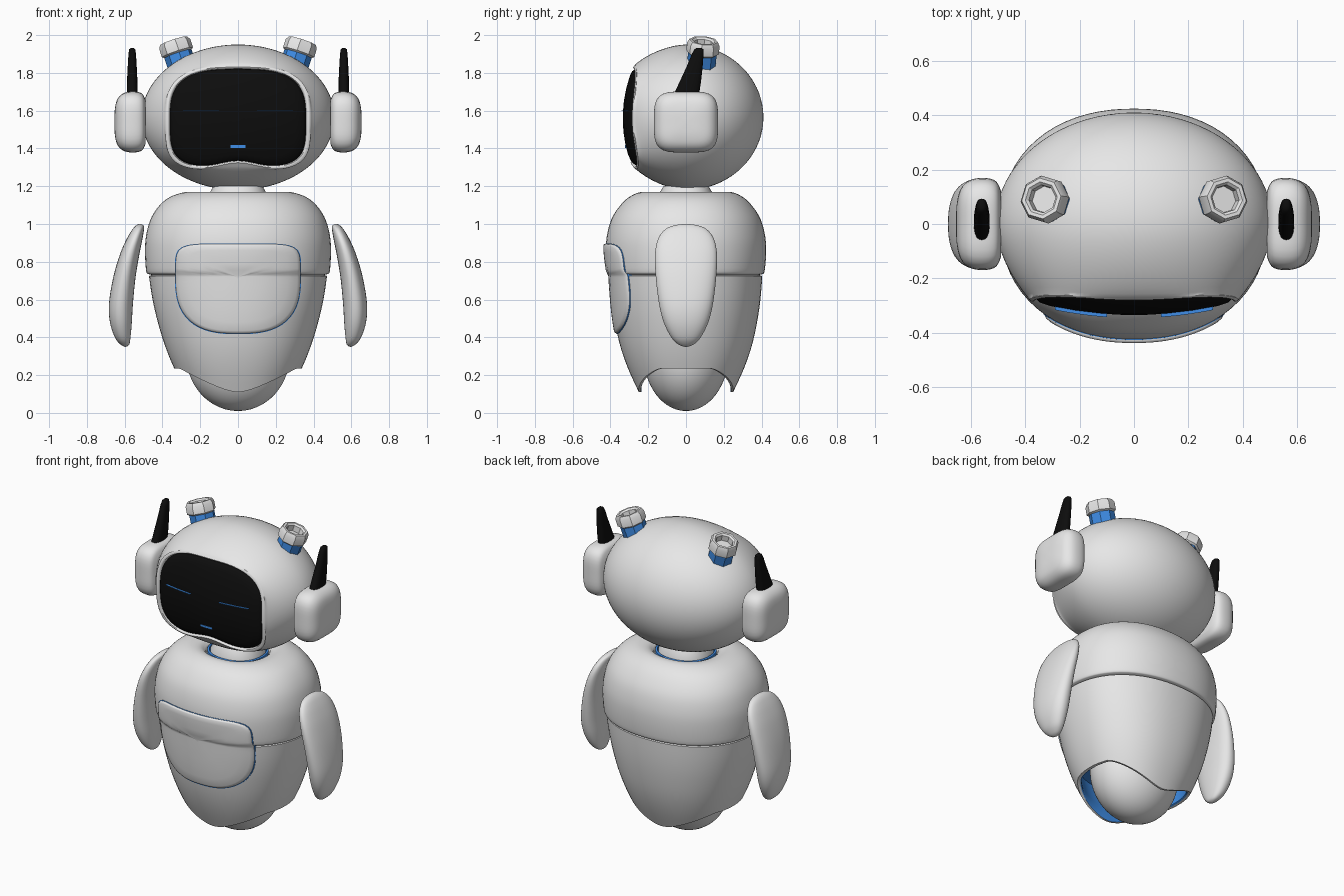
import bpy, bmesh, math
from mathutils import Vector, Matrix

if "Cube" in bpy.data.objects:
    bpy.data.objects.remove(bpy.data.objects["Cube"])

SEG = 72


def material(name, rgb):
    m = bpy.data.materials.new(name)
    m.diffuse_color = (*rgb, 1)
    m.use_nodes = True
    m.node_tree.nodes["Principled BSDF"].inputs["Base Color"].default_value = m.diffuse_color
    return m


SHELL = material("shell_grey", (0.8, 0.8, 0.8))
BLACK = material("gloss_black", (0.004, 0.004, 0.004))
BLUE = material("glow_blue", (0.05, 0.27, 0.8))


def unit(a, n=2.0):
    """Point of a unit superellipse in direction a."""
    c, s = math.cos(a), math.sin(a)
    r = (abs(c) ** n + abs(s) ** n) ** (-1 / n)
    return c * r, s * r


def angles(seg=SEG):
    return [2 * math.pi * i / seg for i in range(seg)]


def curve(pts, steps=4):
    """Catmull-Rom resampling of a list of tuples."""
    out = []
    for i in range(len(pts) - 1):
        p = [Vector(pts[max(0, min(len(pts) - 1, i + k))]) for k in (-1, 0, 1, 2)]
        for j in range(steps):
            t = j / steps
            out.append(0.5 * (2 * p[1] + (p[2] - p[0]) * t + (2 * p[0] - 5 * p[1] + 4 * p[2] - p[3]) * t * t
                              + (3 * p[1] - p[0] - 3 * p[2] + p[3]) * t ** 3))
    return out + [Vector(pts[-1])]


def loft(name, rings, mats, rule=None, sharp=40, matrix=None):
    """Skin closed rings, cap both ends; rule(ring index) picks a material."""
    bm = bmesh.new()
    rows = [[bm.verts.new(p) for p in r] for r in rings]
    n = len(rows[0])
    for k in range(len(rows) - 1):
        for i in range(n):
            j = (i + 1) % n
            f = bm.faces.new((rows[k][i], rows[k][j], rows[k + 1][j], rows[k + 1][i]))
            f.material_index = rule(k) if rule else 0
    bm.faces.new(rows[0])
    last = bm.faces.new(rows[-1])
    last.material_index = rule(len(rows)) if rule else 0
    bmesh.ops.recalc_face_normals(bm, faces=bm.faces)
    me = bpy.data.meshes.new(name)
    bm.to_mesh(me)
    bm.free()
    for m in mats:
        me.materials.append(m)
    ob = bpy.data.objects.new(name, me)
    bpy.context.collection.objects.link(ob)
    if matrix:
        ob.matrix_world = matrix
    me.shade_smooth()
    me.set_sharp_from_angle(angle=math.radians(sharp))
    return ob


# ---- Head: ellipsoid whose front flows into the rounded visor outline
def outline(a, k):
    u, v = unit(a, 3.0 if math.sin(a) > 0 else 4.2)
    x, z = 0.36 * u * k, 0.26 * v * k
    if v < 0:
        z += 0.035 * math.exp(-(x / 0.13) ** 2) * min(1, k)
    return x, 1.56 + z


def visor_y(x, z):
    return -0.335 + 0.35 * x * x + 0.75 * (z - 1.56) ** 2


rings = []
for i in range(31):
    phi = math.radians(88 - 131 * i / 30)
    w = max(0, -phi / math.radians(43)) ** 2
    ring = []
    for a in angles(96):
        u, v = unit(a)
        x, z, y = 0.51 * u * math.cos(phi), 1.565 + 0.385 * v * math.cos(phi), 0.41 * math.sin(phi)
        ox, oz = outline(a, 1.07)
        ring.append((x + (ox - x) * w, y + (visor_y(ox, oz) + 0.004 - y) * w, z + (oz - z) * w))
    rings.append(ring)


def face_ring(k, dy):
    return [(x, visor_y(x, z) + dy, z) for x, z in (outline(a, k) for a in angles(96))]


rings += [face_ring(1.04, 0), face_ring(1.015, 0.005), face_ring(0.995, 0.03)]
loft("head", rings, [SHELL], sharp=60)
loft("visor", [face_ring(k, d) for k, d in
               ((1.0, 0.025), (0.99, 0.012), (0.96, 0.004), (0.85, 0), (0.6, 0), (0.35, 0), (0.1, 0))], [BLACK])


def face_strip(name, x0, x1, z, half, depth):
    """Thin blue strip following the visor."""
    rings = []
    for i in range(9):
        x = x0 + (x1 - x0) * i / 8
        y = visor_y(x, z)
        rings.append([(x, y + 0.005, z - half), (x, y - depth, z - half),
                      (x, y - depth, z + half), (x, y + 0.005, z + half)])
    loft(name, rings, [BLUE])


face_strip("mouth", -0.04, 0.04, 1.41, 0.007, 0.004)

# ---- Paired head parts and arms
for side, s in (("right", 1), ("left", -1)):
    face_strip("eye_" + side, s * 0.10, s * 0.29, 1.60, 0.0015, 0.012)

    ear = curve([(0.49, 0.12), (0.505, 0.15), (0.535, 0.163), (0.58, 0.163), (0.615, 0.15),
                 (0.64, 0.12), (0.652, 0.07), (0.655, 0.01)])
    loft("ear_" + side, [[(s * x, r * 1.03 * u, 1.54 + r * 0.98 * v) for u, v in (unit(a, 4) for a in angles(48))]
                         for x, r in ear], [SHELL], sharp=50)

    antenna = [(1.68, 0.0, 0.029, 0.068), (1.75, 0.022, 0.028, 0.057), (1.83, 0.045, 0.024, 0.043),
               (1.90, 0.062, 0.020, 0.031), (1.925, 0.068, 0.016, 0.024), (1.932, 0.069, 0.008, 0.012)]
    loft("antenna_" + side, [[(s * 0.56 + w * u, y + d * v, z) for u, v in (unit(a, 2.6) for a in angles(20))]
                             for z, y, w, d in antenna], [BLACK], sharp=50)

    # octagonal knob, hollow on top, on a blue collar
    axis = Vector((s * 0.33, 0.10, 1)).normalized()
    mat = Matrix.Translation((s * 0.305, 0.083, 1.862)) @ axis.to_track_quat('Z', 'Y').to_matrix().to_4x4()

    def octagons(prof):
        return [[(r * math.cos(a + math.pi / 8), r * math.sin(a + math.pi / 8), z) for a in angles(8)]
                for r, z in prof]
    loft("knob_collar_" + side, octagons([(0.076, -0.04), (0.076, 0.045)]), [BLUE], sharp=30, matrix=mat)
    loft("knob_" + side, octagons([(0.074, 0.04), (0.087, 0.05), (0.087, 0.095), (0.076, 0.115), (0.062, 0.115),
                                   (0.052, 0.105), (0.05, 0.07)]), [SHELL], sharp=30, matrix=mat)

    # arm: height, inner x, outer x, half depth
    arm = curve([(0.35, 0.592, 0.60, 0.008), (0.362, 0.576, 0.622, 0.04), (0.40, 0.569, 0.652, 0.078),
                 (0.48, 0.562, 0.678, 0.118), (0.58, 0.556, 0.683, 0.143), (0.72, 0.542, 0.66, 0.16),
                 (0.84, 0.522, 0.625, 0.164), (0.92, 0.506, 0.59, 0.148), (0.97, 0.498, 0.56, 0.112),
                 (0.992, 0.50, 0.54, 0.066), (1.0, 0.515, 0.525, 0.012)])
    loft("arm_" + side, [[(s * ((p + q) / 2 + (q - p) / 2 * u), d * v, z) for u, v in (unit(a, 2.3) for a in angles(40))]
                         for z, p, q, d in arm], [SHELL], sharp=60)

# ---- Body profile: height, half width, half depth
LOWER = curve([(0.09, 0.26, 0.24), (0.23, 0.335, 0.305), (0.36, 0.388, 0.35), (0.5, 0.43, 0.38),
               (0.62, 0.456, 0.396), (0.73, 0.472, 0.404)])
UPPER = curve([(0.735, 0.475, 0.405), (0.75, 0.486, 0.416), (0.84, 0.492, 0.424), (0.93, 0.488, 0.42), (1.02, 0.465, 0.397),
               (1.09, 0.423, 0.355), (1.14, 0.365, 0.305), (1.168, 0.285, 0.245), (1.165, 0.22, 0.20),
               (1.14, 0.185, 0.175)])
N_BODY = 2.2


def size_at(z):
    pts = LOWER + UPPER[:24]
    for p, q in zip(pts, pts[1:]):
        if p[0] <= z <= q[0]:
            t = (z - p[0]) / max(1e-6, q[0] - p[0])
            return p[1] + (q[1] - p[1]) * t, p[2] + (q[2] - p[2]) * t
    return pts[0][1], pts[0][2]


def oval(z, w, d, n=N_BODY):
    return [(w * u, d * v, z) for u, v in (unit(a, n) for a in angles())]


loft("upper_torso", [oval(0.728, 0.45, 0.38)] + [oval(*p) for p in UPPER] + [oval(1.12, 0.18, 0.17)], [SHELL], sharp=50)
loft("neck_ring", [oval(1.10, 0.176, 0.166), oval(1.145, 0.176, 0.166), oval(1.147, 0.165, 0.155),
                   oval(1.11, 0.16, 0.15)], [BLUE])
loft("neck", [oval(1.10, 0.158, 0.148), oval(1.15, 0.158, 0.148), oval(1.2, 0.13, 0.12)], [SHELL])


# ---- Lower shell: hem dips at front and back, blue lining inside
def hem_ring(t, k, top):
    ring = []
    for a in angles():
        hem = 0.11 + 0.125 * min(1, abs(math.cos(a)) * 1.12) ** 1.7
        z = top + (hem - top) * t
        w, d = size_at(z)
        u, v = unit(a, N_BODY)
        ring.append((w * k * u, d * k * v, z))
    return ring


outer = [oval(0.732, 0.45, 0.38)] + [hem_ring(i / 14, 1, 0.725) for i in range(15)]
inner = [hem_ring(t, k, 0.34) for t, k in ((1.0, 0.95), (0.95, 0.92), (0.6, 0.88), (0.0, 0.84))]
edge = len(outer)
loft("lower_shell", outer + inner, [SHELL, BLUE], rule=lambda k: int(k >= edge), sharp=50)

# rounded base pod
pod = [(0.31 - 0.3 * math.sin(f), 0.275 * math.cos(f), 0.225 * math.cos(f))
       for f in (math.radians(-10 + 98 * i / 16) for i in range(17))]
loft("base_pod", [oval(z, w, d, 2) for z, w, d in pod], [SHELL])


# ---- Chest panel hugging the body, on a thin blue backing
def panel_ring(k, off):
    ring = []
    for a in angles():
        u, v = unit(a, 6.0 if math.sin(a) > 0 else 2.7)
        x, z = 0.33 * u * k, 0.72 + (0.175 if v > 0 else 0.30) * v * k
        w, d = size_at(z)
        y = -d * (1 - min(0.99, abs(x / w)) ** N_BODY) ** (1 / N_BODY)
        ring.append((x, y - off, z))
    return ring


loft("panel_backing", [panel_ring(1.012, -0.02), panel_ring(1.012, 0.003), panel_ring(0.9, 0.003)], [BLUE])
loft("chest_panel", [panel_ring(k, o) for k, o in
                     ((1.0, -0.02), (1.0, 0.004), (0.985, 0.011), (0.95, 0.014), (0.8, 0.013),
                      (0.6, 0.011), (0.4, 0.009), (0.2, 0.008), (0.04, 0.008))], [SHELL], sharp=60)
